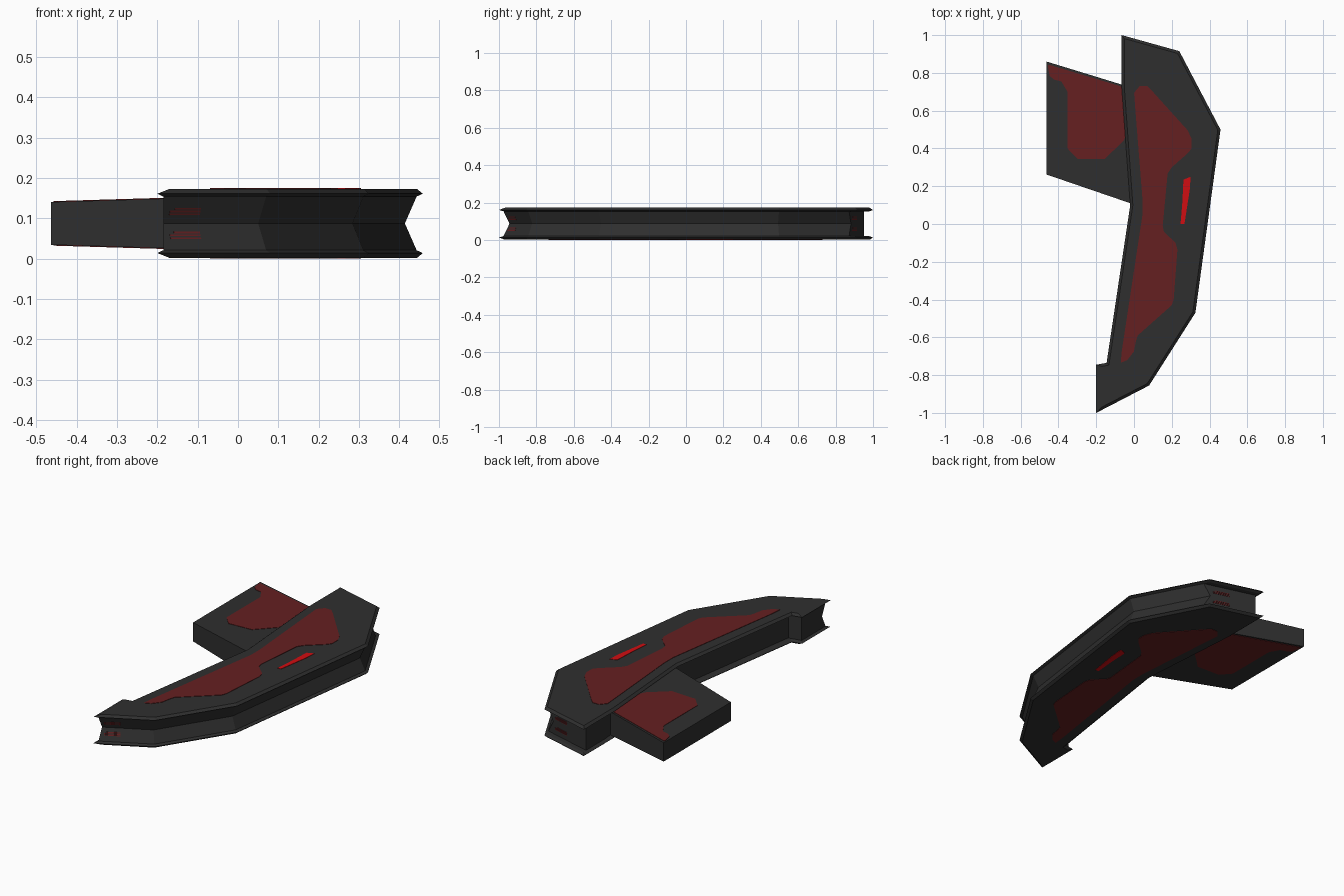
import bpy, bmesh
from mathutils import Vector

if "Cube" in bpy.data.objects:
    bpy.data.objects.remove(bpy.data.objects["Cube"])

MID = 0.0875  # mirror height of the whole model


def material(name, rgb):
    m = bpy.data.materials.new(name)
    m.diffuse_color = (*rgb, 1)
    m.use_nodes = True
    m.node_tree.nodes["Principled BSDF"].inputs["Base Color"].default_value = m.diffuse_color
    return m


GREY = material("charcoal grey", (0.028, 0.028, 0.028))
DARK_RED = material("dark red", (0.13, 0.014, 0.015))
BRIGHT_RED = material("bright red", (0.64, 0.004, 0.006))


def loft(name, rings, mat):
    """Skin a stack of closed rings and cap both ends."""
    bm = bmesh.new()
    vs = [[bm.verts.new(p) for p in ring] for ring in rings]
    n = len(rings[0])
    for a, b in zip(vs, vs[1:]):
        for i in range(n):
            j = (i + 1) % n
            bm.faces.new((a[i], a[j], b[j], b[i]))
    bm.faces.new(vs[0][::-1])
    bm.faces.new(vs[-1])
    bmesh.ops.recalc_face_normals(bm, faces=bm.faces)
    me = bpy.data.meshes.new(name)
    bm.to_mesh(me)
    bm.free()
    me.materials.append(mat)
    ob = bpy.data.objects.new(name, me)
    bpy.context.collection.objects.link(ob)
    return ob


def inset(poly, dists):
    """Move every edge of a counter-clockwise outline inward by its own distance."""
    out, n = [], len(poly)
    for i in range(n):
        p = Vector(poly[i])
        d0 = (p - Vector(poly[i - 1])).normalized()
        d1 = (Vector(poly[(i + 1) % n]) - p).normalized()
        a = p + Vector((-d0.y, d0.x)) * dists[i - 1]
        b = p + Vector((-d1.y, d1.x)) * dists[i]
        t = (b - a).cross(d1) / d0.cross(d1)
        out.append(a + d0 * t)
    return out


# Main curved body: bevelled flanges above and below a recessed wall
outline = [(-0.2, -1), (0.08, -0.855), (0.325, -0.47), (0.458, 0.5), (0.24, 0.915),
           (-0.065, 1), (-0.065, 0.72), (-0.02, 0.1), (-0.145, -0.735), (-0.2, -0.745)]
bevel = [0.014] * 9 + [0.03]
wall_edge = [0.015] * 4 + [0.04, 0.02, 0.025, 0.035, 0.02, 0.015]
wall_mid = [0.043] * 4 + wall_edge[4:]      # outer edges have a V groove
under = [0.015] * 10
profile = [(0.002, bevel), (0.014, [0] * 10), (0.021, under), (0.0215, wall_edge), (MID, wall_mid),
           (0.1535, wall_edge), (0.154, under), (0.161, [0] * 10), (0.173, bevel)]
loft("curved_body", [[(p.x, p.y, z) for p in inset(outline, d)] for z, d in profile], GREY)


# Side block, slightly thinner toward its free end
def half_height(x):
    return 0.053 + 0.03 * (x + 0.463)


block = [(-0.463, 0.262), (0.03, 0.093), (0.03, 0.709), (-0.463, 0.86)]
loft("side_block", [[(x, y, MID + s * half_height(x)) for x, y in block] for s in (-1, 1)], GREY)


# Painted panels on the top and mirrored on the underside
def panels(name, pts, height, mat):
    for side, s in (("top", 1), ("bottom", -1)):
        loft(f"{name}_{side}",
             [[(x, y, MID + s * (height(x) + o)) for x, y in pts] for o in (-0.003, 0.002)], mat)


body_panel = [(0, .695), (.03, .73), (.07, .73), (.10, .70), (.285, .495), (.305, .45), (.305, .40),
              (.285, .375), (.20, .30), (.178, .267), (.152, -.01), (.158, -.04), (.22, -.10),
              (.23, -.135), (.21, -.40), (.20, -.43), (.02, -.59), (.01, -.62), (0, -.675),
              (-.035, -.72), (-.07, -.735), (-.065, -.675), (.045, .05), (.045, .13)]
block_panel = [(-.457, .838), (-.45, .843), (-.04, .72), (-.03, .50), (-.055, .44), (-.155, .345),
               (-.30, .345), (-.352, .40), (-.352, .70), (-.385, .755), (-.425, .765), (-.447, .785)]
light_strip = [(.262, .235), (.30, .25), (.295, .18), (.267, 0), (.246, 0), (.255, .1)]
panels("body_panel", body_panel, lambda x: 0.0855, DARK_RED)
panels("block_panel", block_panel, half_height, DARK_RED)
panels("light_strip", light_strip, lambda x: 0.0855, BRIGHT_RED)


# Groups of thin slits on the two end walls
def slits(name, edge, t0, t1):
    a, b = Vector(outline[edge]), Vector(outline[edge + 1])
    d = (b - a).normalized()
    inward = Vector((-d.y, d.x))

    def point(t, z, out):
        k = abs(z - MID) / (0.1535 - MID)
        depth = wall_mid[edge] * (1 - k) + wall_edge[edge] * k
        p = a.lerp(b, t) + inward * (depth - out)
        return (p.x, p.y, z)

    for g, zc in enumerate((0.058, 0.117)):
        for i in (-1, 0, 1):
            z, s0 = zc + i * 0.007, t0 + (0.04 if i == 1 else 0)
            corners = [(s0, z - 0.002), (t1, z - 0.002), (t1, z + 0.002), (s0, z + 0.002)]
            loft(f"{name}_{g}_{i + 1}",
                 [[point(t, h, o) for t, h in corners] for o in (-0.002, 0.002)], DARK_RED)


slits("front_slit", 0, 0.16, 0.43)
slits("back_slit", 4, 0.12, 0.42)
